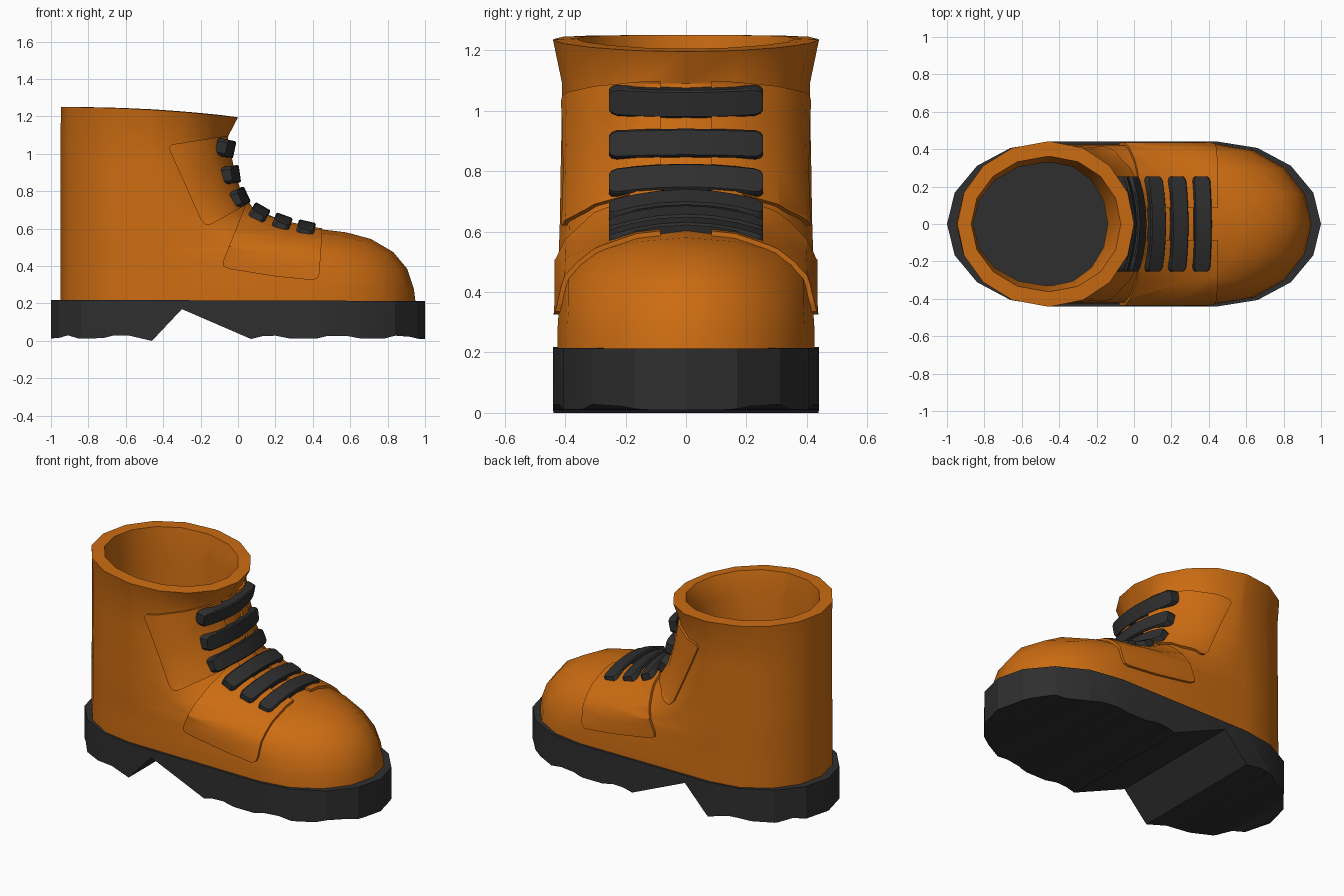
import bpy, bmesh, math
from mathutils import Vector

if "Cube" in bpy.data.objects:
    bpy.data.objects.remove(bpy.data.objects["Cube"])


def material(name, rgb):
    m = bpy.data.materials.new(name)
    m.diffuse_color = (*rgb, 1)
    m.use_nodes = True
    m.node_tree.nodes["Principled BSDF"].inputs["Base Color"].default_value = m.diffuse_color
    return m


LEATHER = material("orange leather", (0.60, 0.15, 0.006))
RUBBER = material("black rubber", (0.028, 0.028, 0.028))


def finish(bm, name, mat, angle=35):
    bmesh.ops.recalc_face_normals(bm, faces=bm.faces)
    me = bpy.data.meshes.new(name)
    bm.to_mesh(me)
    bm.free()
    me.materials.append(mat)
    ob = bpy.data.objects.new(name, me)
    bpy.context.collection.objects.link(ob)
    shade(ob, angle)
    return ob


def shade(ob, angle):
    ob.data.shade_smooth()
    ob.data.set_sharp_from_angle(angle=math.radians(angle))


def loft(bm, loops, closed=False):
    rows = [[bm.verts.new(p) for p in loop] for loop in loops]
    pairs = list(zip(rows, rows[1:]))
    if closed:
        pairs.append((rows[-1], rows[0]))
    else:
        bm.faces.new(rows[0])
        bm.faces.new(rows[-1])
    for a, b in pairs:
        n = len(a)
        for i in range(n):
            bm.faces.new((a[i], a[(i + 1) % n], b[(i + 1) % n], b[i]))
    return rows


def prism(points, y0, y1, name):
    bm = bmesh.new()
    loft(bm, [[(x, y, z) for x, z in points] for y in (y0, y1)])
    return finish(bm, name, LEATHER)


def intersect(ob, cutter, angle=35):
    mod = ob.modifiers.new("cut", 'BOOLEAN')
    mod.operation, mod.solver, mod.object = 'INTERSECT', 'EXACT', cutter
    bpy.context.view_layer.update()
    ev = ob.evaluated_get(bpy.context.evaluated_depsgraph_get())
    me = bpy.data.meshes.new_from_object(ev)
    ob.modifiers.clear()
    ob.data = me
    bpy.data.objects.remove(cutter)
    shade(ob, angle)


def ring(xf, zf, c, w, drop=0, xb=-0.95, zb=None, bc=-0.47):
    """Stadium ring: half ellipse at the front, half ellipse at the heel."""
    zb = zf if zb is None else zb
    pts = []
    for centre, r, start in ((c, xf - c, -90), (bc, bc - xb, 90)):
        for i in range(9):
            a = math.radians(start + i * 22.5)
            x, s = centre + r * math.cos(a), math.sin(a)
            t = (xf - x) / (xf - xb)
            z = zf + (zb - zf) * (1 - (1 - t) ** 2) - drop * s * s
            pts.append((x, w * s, z))
    return pts


# Sole: rounded slab cut by a side profile with heel notch and tread
bm = bmesh.new()
loft(bm, [ring(1, z, 0.45, 0.44, xb=-1, bc=-0.45) for z in (-0.1, 0.4)])
sole = finish(bm, "sole", RUBBER)
tread = [(-1.1, .01), (-.96, .015), (-.91, .03), (-.85, .012), (-.72, .015),
         (-.66, .03), (-.59, .03), (-.46, 0), (-.30, .17), (.07, .01),
         (.13, .025), (.2, .028), (.28, .012), (.42, .012), (.48, .027),
         (.58, .027), (.66, .012), (.78, .012), (.84, .028), (.92, .022),
         (.97, .01), (1.1, .01), (1.1, .213), (-1.1, .22)]
intersect(sole, prism(tread, -1, 1, "sole_cutter"), 20)

# Upper: rings from the toe over the instep to the flared rim, then inside
OUTER = [(.95, .20, .45, .425), (.94, .28, .43, .425), (.905, .385, .38, .42, .03),
         (.83, .475, .28, .42, .06), (.71, .545, .15, .42, .08),
         (.58, .58, .03, .42, .09), (.44, .597, -.08, .42, .09),
         (.25, .635, -.20, .42, .08), (.09, .695, -.30, .417, .05),
         (.015, .80, -.38, .415, .01), (-.025, .94, -.42, .412),
         (-.055, 1.09, -.44, .41), (0, 1.195, -.44, .44, 0, -.945, 1.25)]
INNER = [(-.07, 1.205, -.44, .36, 0, -.87, 1.25), (-.14, 1.08, -.44, .33, 0, -.86),
         (-.14, .20, -.44, .33, 0, -.86)]


def upper_mesh(inflate=0):
    bm = bmesh.new()
    rows = loft(bm, [ring(*r) for r in OUTER + INNER], closed=True)
    bmesh.ops.recalc_face_normals(bm, faces=bm.faces)
    bm.normal_update()
    if inflate:
        moves = [(v, v.normal * (inflate if k < len(OUTER) else -0.03))
                 for k, row in enumerate(rows) for v in row]
        for v, d in moves:
            v.co += d
    return bm


finish(upper_mesh(), "boot_upper", LEATHER)

# Lace panels: raised skin of the upper, kept only inside side-view outlines
PANELS = {
    "ankle_panel": [(-.37, 1.03), (-.355, 1.05), (-.05, 1.098), (.2, 1.1),
                    (.2, .80), (.04, .725), (-.15, .62), (-.175, .623), (-.20, .65)],
    "instep_panel": [(.04, .725), (.2, .85), (.45, .75), (.45, .57), (.435, .36),
                     (.425, .335), (.40, .325), (.20, .345), (-.05, .385),
                     (-.08, .40), (-.08, .425)],
}
for name, outline in PANELS.items():
    for side, label in ((-1, "right"), (1, "left")):
        panel = finish(upper_mesh(0.016), f"{name}_{label}", LEATHER)
        intersect(panel, prism(outline, side * 0.085, side * 0.7, "panel_cutter"))

# Laces: bowed straps across the instep (outer centre x, z, outward angle)
LACES = [(-.018, 1.02, -12), (.01, .895, 8), (.05, .785, 25),
         (.135, .72, 60), (.25, .672, 70), (.372, .64, 77)]
HALF = [(.255, .030), (.247, .041), (.23, .047), (.17, .047), (.09, .047)]
STATIONS = [(-y, h) for y, h in HALF] + [(0, .047)] + HALF[::-1]
for i, (x, z, deg) in enumerate(LACES):
    a = math.radians(deg)
    n = Vector((math.cos(a), 0, math.sin(a)))
    t = Vector((-n.z, 0, n.x))
    bm = bmesh.new()
    loops = []
    for y, h in STATIONS:
        base = Vector((x, y, z)) - n * 0.045 * (y / 0.255) ** 2
        loops.append([base + t * (h - .006), base + t * h - n * .008,
                      base + t * h - n * .055, base - t * h - n * .055,
                      base - t * h - n * .008, base - t * (h - .006)])
    loft(bm, loops)
    finish(bm, f"lace_{i + 1}", RUBBER)
